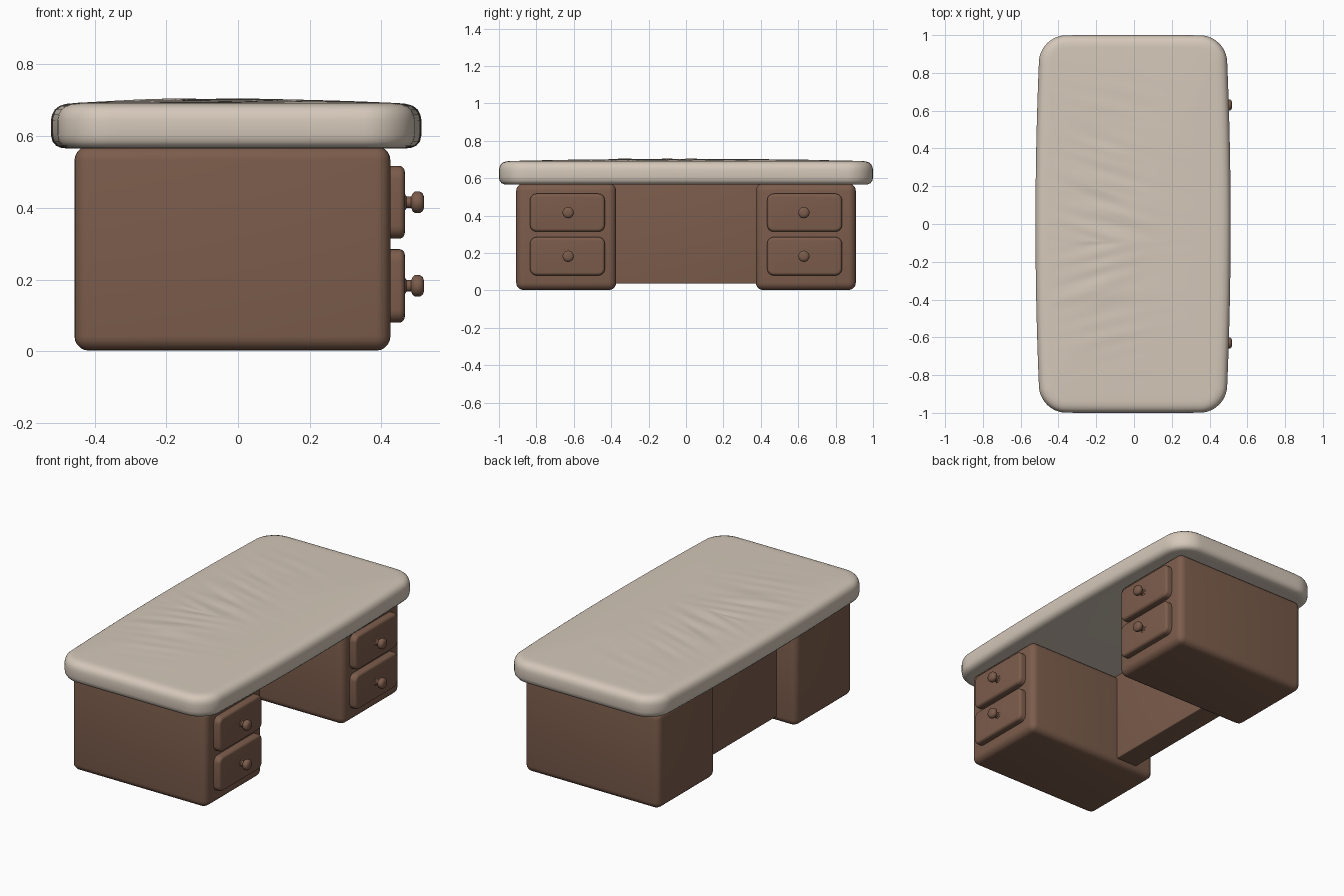
import bpy, bmesh, math
from mathutils import Vector, noise

if "Cube" in bpy.data.objects:
    bpy.data.objects.remove(bpy.data.objects["Cube"])


def material(name, col):
    m = bpy.data.materials.new(name)
    m.diffuse_color = (*col, 1)
    m.use_nodes = True
    m.node_tree.nodes["Principled BSDF"].inputs["Base Color"].default_value = m.diffuse_color
    return m


WOOD = material("brown_wood", (0.2, 0.108, 0.071))
CREAM = material("cream_top", (0.66, 0.575, 0.485))


def finish(bm, name, mat, angle=40):
    bmesh.ops.recalc_face_normals(bm, faces=bm.faces)
    me = bpy.data.meshes.new(name)
    bm.to_mesh(me)
    bm.free()
    ob = bpy.data.objects.new(name, me)
    bpy.context.collection.objects.link(ob)
    me.materials.append(mat)
    bpy.ops.object.select_all(action='DESELECT')
    ob.select_set(True)
    bpy.context.view_layer.objects.active = ob
    bpy.ops.object.shade_smooth_by_angle(angle=math.radians(angle))
    return ob


def box(name, lo, hi, bevel, mat=WOOD, x_edges=0):
    """Box between two corners; x_edges first rounds the edges parallel to x."""
    bm = bmesh.new()
    bmesh.ops.create_cube(bm, size=1)
    for v in bm.verts:
        v.co = Vector([lo[i] + (v.co[i] + 0.5) * (hi[i] - lo[i]) for i in range(3)])
    if x_edges:
        es = [e for e in bm.edges
              if abs(e.verts[0].co.x - e.verts[1].co.x) > 1e-4]
        bmesh.ops.bevel(bm, geom=es, offset=x_edges, segments=5, profile=0.5,
                        affect='EDGES')
        es = [e for e in bm.edges if all(v.co.x > hi[0] - 1e-4 for v in e.verts)]
    else:
        es = bm.edges[:]
    bmesh.ops.bevel(bm, geom=es, offset=bevel, segments=5, profile=0.5,
                    affect='EDGES')
    return finish(bm, name, mat)


def knob(name, y, z):
    """Lathed knob along x: thin neck and rounded head."""
    prof = [(0.455, 0.024), (0.466, 0.022), (0.470, 0.016), (0.483, 0.016),
            (0.487, 0.025), (0.493, 0.030), (0.507, 0.030), (0.515, 0.025),
            (0.519, 0.014)]
    n = 24
    bm = bmesh.new()
    rings = [[bm.verts.new((x, y + r * math.cos(2 * math.pi * i / n),
                            z + r * math.sin(2 * math.pi * i / n)))
              for i in range(n)] for x, r in prof]
    for a, b in zip(rings, rings[1:]):
        for i in range(n):
            j = (i + 1) % n
            bm.faces.new((a[i], a[j], b[j], b[i]))
    bm.faces.new(rings[0])
    bm.faces.new(rings[-1])
    return finish(bm, name, WOOD)


# pedestals with two drawers each
for side, s in (("front", -1), ("back", 1)):
    ya, yb = sorted((s * 0.373, s * 0.908))
    box(side + "_pedestal", (-0.456, ya, 0.002), (0.425, yb, 0.572), 0.04)
    for lvl, z0, z1 in (("lower", 0.08, 0.285), ("upper", 0.314, 0.517)):
        yc = s * 0.634
        box(f"{side}_{lvl}_drawer", (0.40, yc - 0.2, z0), (0.465, yc + 0.2, z1),
            0.016, x_edges=0.035)
        knob(f"{side}_{lvl}_knob", s * 0.63, (z0 + z1) / 2)

# modesty panel joining the pedestals
box("back_panel", (-0.33, -0.39, 0.036), (-0.19, 0.39, 0.572), 0.006)


# desk top: rounded, slightly bulging slab with faint creases
def outline(inset, n=76):
    hx, hy, r = 0.492 - inset, 1 - inset, 0.135 - inset
    pts = []
    corners = [(1, 1), (-1, 1), (-1, -1), (1, -1)]
    for k, (sx, sy) in enumerate(corners):
        cx, cy = sx * (hx - r), sy * (hy - r)
        arc = [(cx + r * math.cos(math.pi / 2 * (k + t / 12)),
                cy + r * math.sin(math.pi / 2 * (k + t / 12))) for t in range(13)]
        pts += arc
        kx, ky = corners[(k + 1) % 4]
        ax = math.pi / 2 * (k + 1)
        end = (kx * (hx - r) + r * math.cos(ax), ky * (hy - r) + r * math.sin(ax))
        m = 28 if k % 2 == 0 else 84
        pts += [(arc[-1][0] + (end[0] - arc[-1][0]) * i / m,
                 arc[-1][1] + (end[1] - arc[-1][1]) * i / m) for i in range(1, m)]
    return [(x * (1 + 0.05 * (1 - y * y)) - 0.005,
             y * (1 - 0.05 * max(0, abs(x) - 0.2) ** 2)) for x, y in pts]


def crease(x, y):
    mask = math.exp(-((x + 0.16) / 0.22) ** 2) * max(0, 1 - (y / 0.9) ** 2)
    tilt = 0.3 if y > -0.1 else -0.25
    v = noise.noise(Vector((x * 2.5, (y + tilt * x) * 15, 3.0)))
    return 0.007 * mask * v


prof = [(0.05, 0.565), (0.028, 0.567), (0.014, 0.573), (0.004, 0.585), (0, 0.603),
        (0, 0.645), (0.003, 0.660), (0.010, 0.674), (0.022, 0.684), (0.04, 0.690),
        (0.06, 0.692)]
bm = bmesh.new()
rings = [[bm.verts.new((x, y, z)) for x, y in outline(i)] for i, z in prof]
inner = outline(0.06)
for k in range(1, 50):
    f = 1 - k / 50
    rings.append([bm.verts.new((x * f, y * f, 0.692 + 0.011 * (1 - f * f)
                                + crease(x * f, y * f))) for x, y in inner])
for a, b in zip(rings, rings[1:]):
    for i in range(len(a)):
        j = (i + 1) % len(a)
        bm.faces.new((a[i], a[j], b[j], b[i]))
bm.faces.new(rings[0])
c = bm.verts.new((0, 0, 0.703 + crease(0, 0)))
for i in range(len(rings[-1])):
    bm.faces.new((rings[-1][i], rings[-1][(i + 1) % len(rings[-1])], c))
finish(bm, "desk_top", CREAM, 60)
